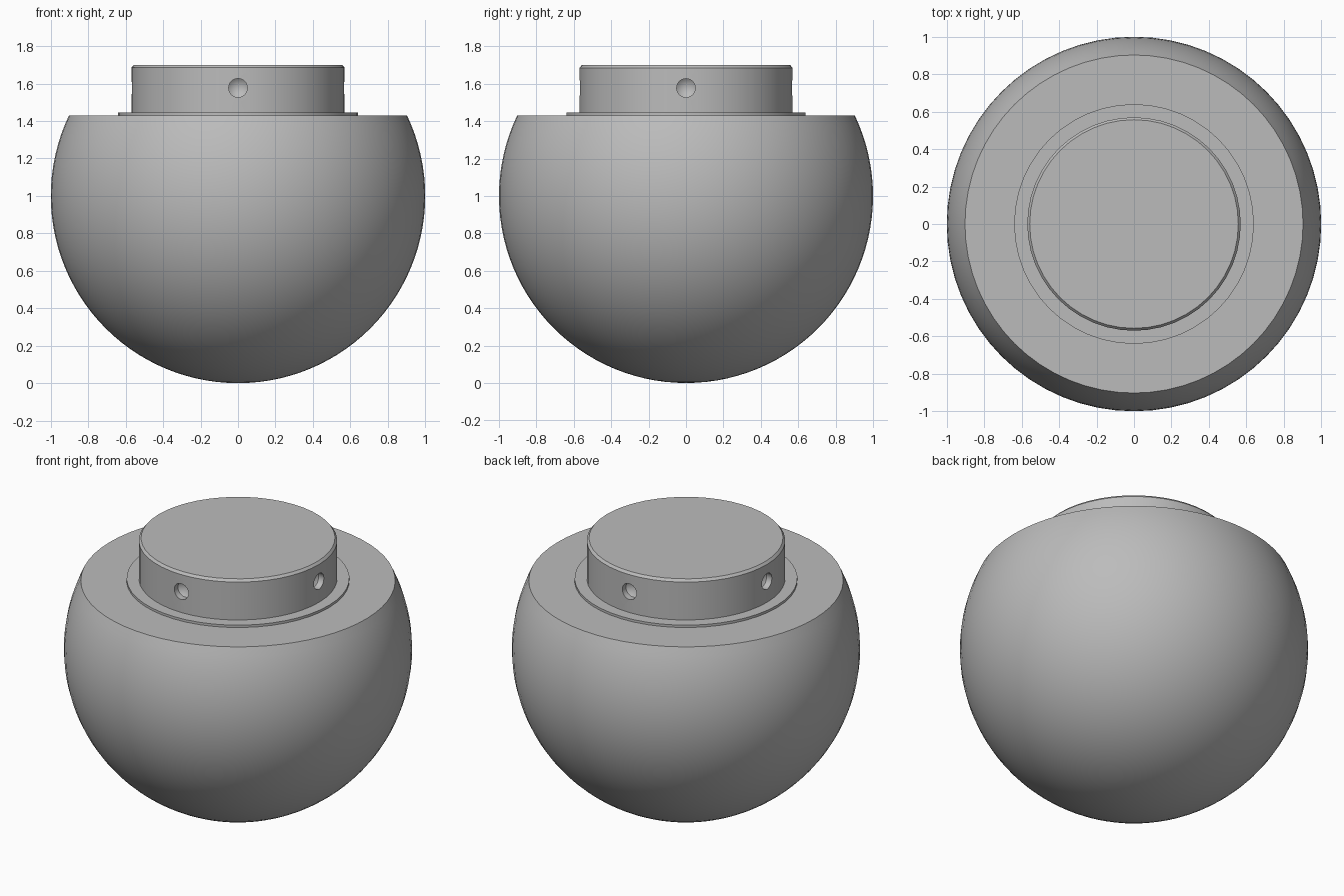
import bpy
import math
from mathutils import Matrix

if "Cube" in bpy.data.objects:
    bpy.data.objects.remove(bpy.data.objects["Cube"], do_unlink=True)

grey = bpy.data.materials.new("plain_grey")
grey.use_nodes = True
COLOUR = (0.5, 0.5, 0.5, 1)
grey.diffuse_color = COLOUR
grey.node_tree.nodes["Principled BSDF"].inputs["Base Color"].default_value = COLOUR


def lathe(name, profile, sides):
    """Revolve (radius, height) points, running from axis to axis, about z."""
    verts, rings = [], []
    for r, z in profile:
        count = sides if r > 0 else 1
        rings.append([len(verts) + i % count for i in range(sides)])
        for i in range(count):
            a = math.tau * i / sides
            verts.append((r * math.cos(a), r * math.sin(a), z))
    faces = []
    for low, high in zip(rings, rings[1:]):
        for i in range(sides):
            j = (i + 1) % sides
            quad = [low[i], low[j], high[j], high[i]]
            faces.append(list(dict.fromkeys(quad)))
    mesh = bpy.data.meshes.new(name)
    mesh.from_pydata(verts, [], faces)
    mesh.materials.append(grey)
    obj = bpy.data.objects.new(name, mesh)
    bpy.context.collection.objects.link(obj)
    return obj


def smooth(obj):
    bpy.ops.object.select_all(action="DESELECT")
    obj.select_set(True)
    bpy.context.view_layer.objects.active = obj
    bpy.ops.object.shade_smooth_by_angle(angle=math.radians(30))


# Ball body with a flat cut across the top
CUT = 1.43
STEPS = 36
end = math.pi / 2 + math.asin(CUT - 1)
arc = [(math.sin(end * k / STEPS), 1 - math.cos(end * k / STEPS)) for k in range(STEPS + 1)]
ball = lathe("ball_body", arc + [(0, CUT)], 64)

# Thin flange resting on the flat
flange = lathe("flange", [(0, 1.41), (0.64, 1.41), (0.64, 1.445), (0, 1.445)], 48)

# Round cap with a chamfered top edge
cap = lathe("cap", [(0, 1.42), (0.57, 1.42), (0.57, 1.685), (0.557, 1.7), (0, 1.7)], 48)

# Four drilled sockets with pointed ends
for k in range(4):
    drill = lathe("socket_cutter", [(0, -0.1), (0.05, -0.1), (0.05, 0.04), (0, 0.08)], 24)
    drill.data.transform(Matrix.Rotation(k * math.pi / 2, 4, "Z")
                         @ Matrix.Translation((0.57, 0, 1.577))
                         @ Matrix.Rotation(-math.pi / 2, 4, "Y"))
    cut = cap.modifiers.new("socket", "BOOLEAN")
    cut.operation = "DIFFERENCE"
    cut.solver = "EXACT"
    cut.object = drill
    bpy.context.view_layer.objects.active = cap
    bpy.ops.object.modifier_apply(modifier=cut.name)
    bpy.data.objects.remove(drill, do_unlink=True)

for part in (ball, flange, cap):
    smooth(part)
